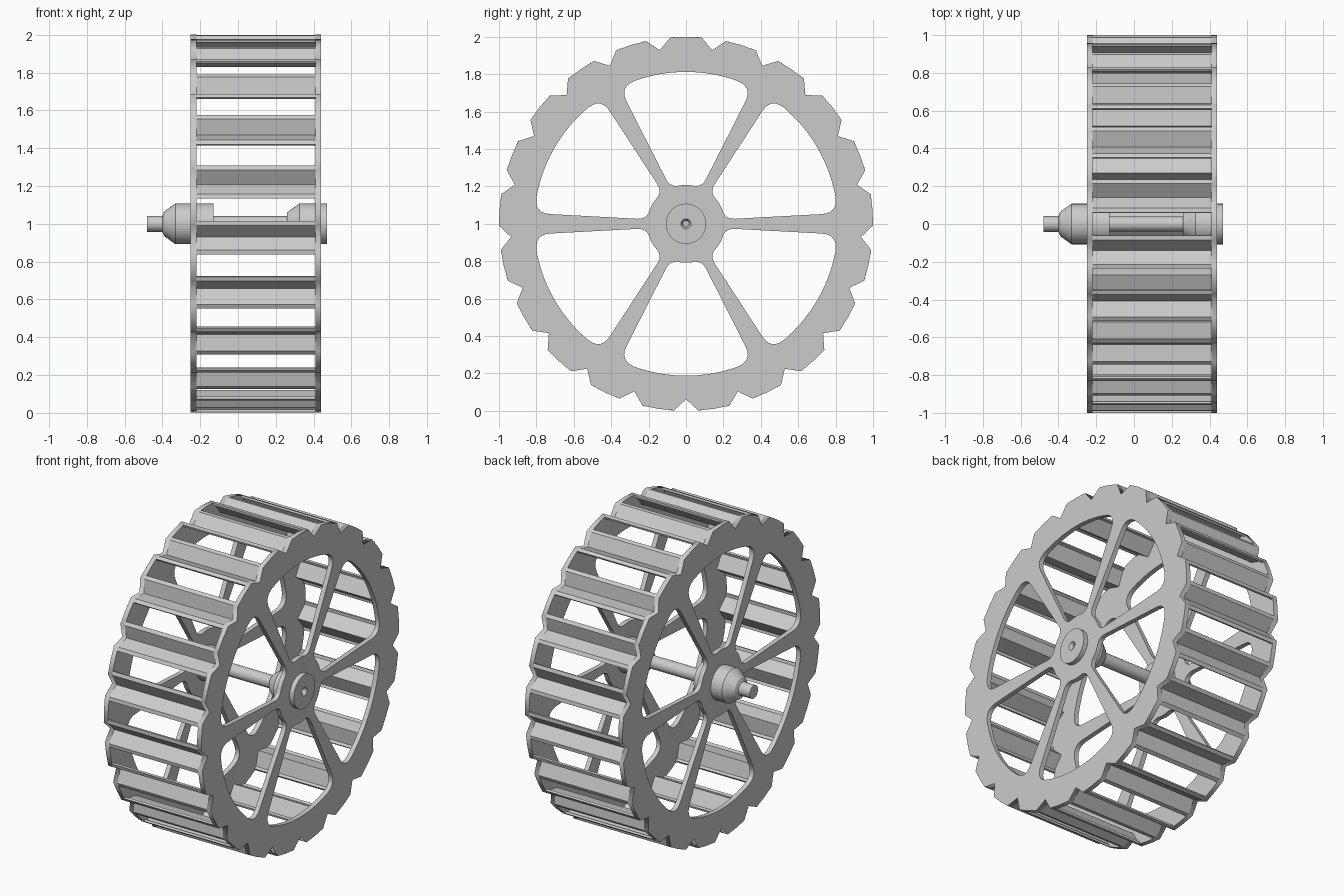
import bpy, bmesh
from math import sin, cos, asin, pi, radians
from mathutils import Vector

if "Cube" in bpy.data.objects:
    bpy.data.objects.remove(bpy.data.objects["Cube"])

TEETH, SPOKES = 21, 6
STEP = 2 * pi / TEETH
TIP = radians(4.82)       # half angle of a tooth top
WIN = radians(3.44)       # half angle of a window between bars
X0, X1, T = -0.25, 0.44, 0.03


def polar(r, a):
    """Point in the wheel plane, angle measured from the top."""
    return Vector((r * sin(a), r * cos(a)))


def finish(bm, name):
    bmesh.ops.remove_doubles(bm, verts=bm.verts, dist=1e-5)
    bmesh.ops.recalc_face_normals(bm, faces=bm.faces)
    me = bpy.data.meshes.new(name)
    bm.to_mesh(me)
    bm.free()
    ob = bpy.data.objects.new(name, me)
    bpy.context.collection.objects.link(ob)
    return ob


def smooth(ob, angle):
    bpy.ops.object.select_all(action='DESELECT')
    ob.select_set(True)
    bpy.context.view_layer.objects.active = ob
    bpy.ops.object.shade_smooth_by_angle(angle=radians(angle))


def bezier(a, b, c, n=6):
    return [a * (1 - t) ** 2 + b * 2 * t * (1 - t) + c * t * t
            for t in (i / n for i in range(n + 1))]


def rim_outline():
    pts = []
    for k in range(TEETH):
        a = k * STEP
        pts += [polar(1, a - TIP), polar(1, a), polar(1, a + TIP), polar(0.938, a + STEP / 2)]
    return pts


def opening(mid):
    """Rounded opening between two tapering spokes."""
    ri, ro, fi, fo = 0.208, 0.812, 0.055, 0.085
    half = pi / SPOKES
    ai, ao = half - asin(0.024 / ri), half - asin(0.0565 / ro)
    inner, outer = polar(ri, ai), polar(ro, ao)
    d = (outer - inner).normalized()
    a_out, a_in = ao - fo / ro, ai - fi / ri
    side = bezier(polar(ro, a_out), outer, outer - d * fo)
    side += bezier(inner + d * fi, inner, polar(ri, a_in))
    pts = [polar(ro, a_out * (i / 10 - 1)) for i in range(1, 20)] + [
        v for v in side]
    pts += [polar(ri, a_in * (1 - i / 4)) for i in range(1, 8)]
    pts += [Vector((-v.x, v.y)) for v in reversed(side)]
    c, s = cos(mid), sin(mid)
    return [Vector((v.x * c + v.y * s, v.y * c - v.x * s)) for v in pts]


def side_plate(name, x):
    """Toothed spoked plate: filled outline with holes, given thickness."""
    cu = bpy.data.curves.new(name + "_outline", 'CURVE')
    cu.dimensions, cu.fill_mode, cu.extrude = '2D', 'BOTH', T / 2
    for loop in [rim_outline()] + [opening(k * 2 * pi / SPOKES) for k in range(SPOKES)]:
        sp = cu.splines.new('POLY')
        sp.points.add(len(loop) - 1)
        for p, v in zip(sp.points, loop):
            p.co = (v.x, v.y, 0, 1)
        sp.use_cyclic_u = True
    tmp = bpy.data.objects.new(name + "_outline", cu)
    bpy.context.collection.objects.link(tmp)
    bpy.context.view_layer.update()
    me = bpy.data.meshes.new_from_object(
        tmp.evaluated_get(bpy.context.evaluated_depsgraph_get()))
    bpy.data.objects.remove(tmp)
    bm = bmesh.new()
    bm.from_mesh(me)
    for v in bm.verts:
        v.co = (v.co.z + x, v.co.x, v.co.y + 1)
    finish(bm, name)


side_plate("left_wheel_plate", X0 + T / 2)
side_plate("right_wheel_plate", X1 - T / 2)

# Thin V-shaped tread bars joining the plates at each notch
bm = bmesh.new()
d = 0.013
for k in range(TEETH):
    a, h = (k + 0.5) * STEP, STEP / 2
    outer = [(1, WIN - h), (1, TIP - h), (0.938, 0), (1, h - TIP), (1, h - WIN)]
    e = TIP - 0.006
    inner = [(1 - d, h - WIN), (1 - d, h - e), (0.938 - 0.018, 0), (1 - d, e - h), (1 - d, WIN - h)]
    loop = [polar(r, a + b) for r, b in outer + inner]
    rows = [[bm.verts.new((x, v.x, v.y + 1)) for v in loop] for x in (X0 + T, X1 - T)]
    n = len(loop)
    for i in range(n):
        j = (i + 1) % n
        bm.faces.new((rows[0][i], rows[0][j], rows[1][j], rows[1][i]))
    for row in rows:
        for i in range(4):
            bm.faces.new((row[i], row[i + 1], row[8 - i], row[9 - i]))
finish(bm, "tread_bars")

# Turned axle with hub collars and a bored right end
profile = [(-0.48, 0), (-0.48, 0.042), (-0.40, 0.042), (-0.39, 0.065), (-0.33, 0.108),
           (-0.13, 0.108), (-0.13, 0.04), (0.26, 0.04), (0.26, 0.06), (0.325, 0.108),
           (0.47, 0.108), (0.47, 0.027), (0.455, 0.017), (0.40, 0.017), (0.40, 0)]
bm = bmesh.new()
vs = [bm.verts.new((x, 0, 1 + r)) for x, r in profile]
es = [bm.edges.new(p) for p in zip(vs, vs[1:])]
bmesh.ops.spin(bm, geom=vs + es, cent=(0, 0, 1), axis=(1, 0, 0),
               angle=2 * pi, steps=32, use_merge=True)
smooth(finish(bm, "axle"), 25)
